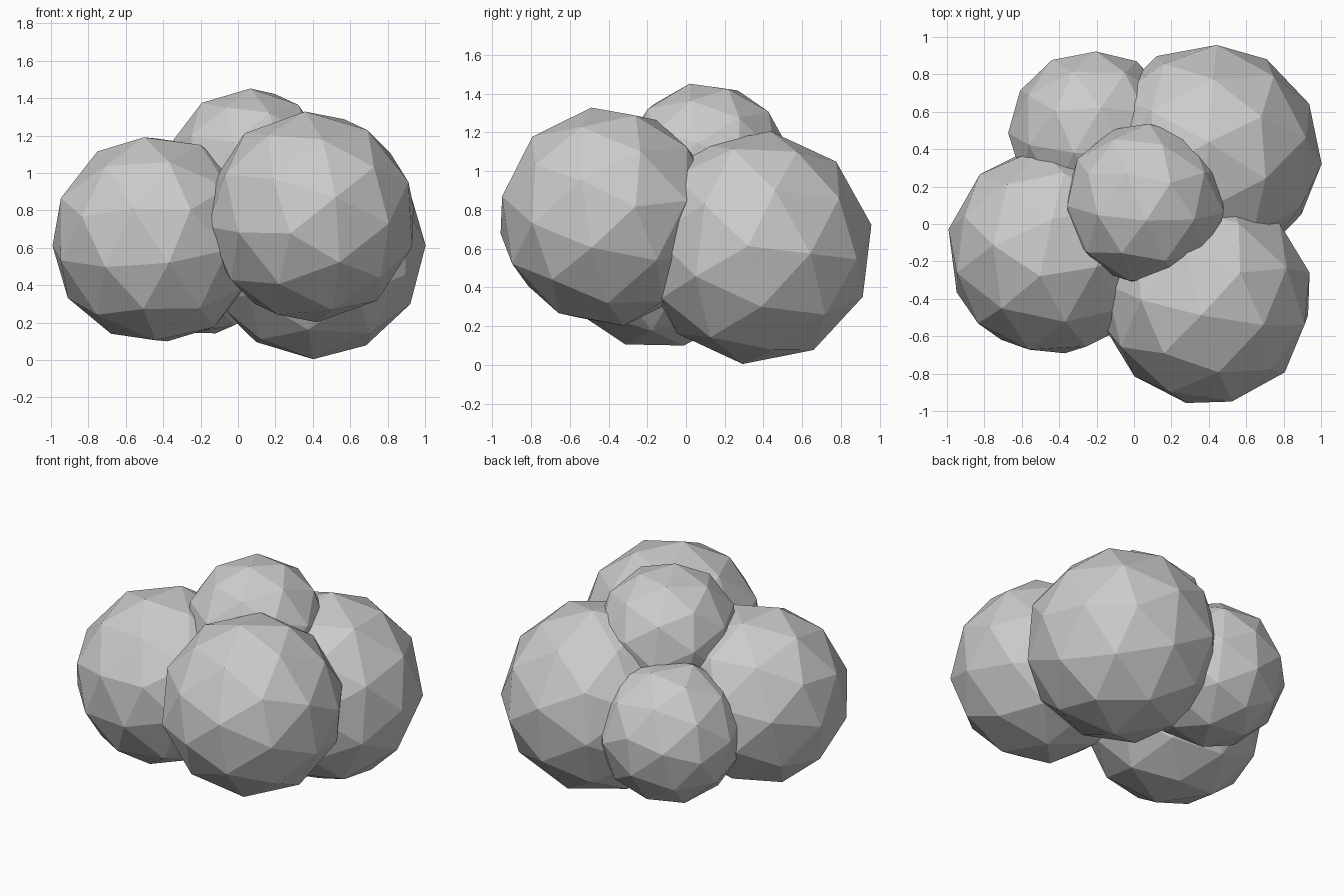
import bpy, random
from mathutils import Vector, Quaternion

random.seed(4)
AXES = {"front": (0, 2), "right": (1, 2), "top": (0, 1)}


def random_turn():
    return Quaternion([random.gauss(0, 1) for _ in range(4)]).normalized()


def misfit(verts, marks):
    # distance from each outline corner to the nearest projected ball corner
    total = 0
    for i, j, a, b in marks:
        d = min((v[i] - a) ** 2 + (v[j] - b) ** 2 for v in verts)
        total += min(d, 0.01)
    return total


def puff(name, center, radius, **views):
    """Faceted ball, turned so its corners match the outline corners in each view."""
    bpy.ops.mesh.primitive_ico_sphere_add(subdivisions=2, radius=radius, location=center)
    ob = bpy.context.object
    ob.name = name
    base = [v.co.copy() for v in ob.data.vertices]
    marks = []
    for view, points in views.items():
        i, j = AXES[view]
        marks += [(i, j, a - center[i], b - center[j]) for a, b in points]

    def score(q):
        m = q.to_matrix()
        return misfit([tuple(m @ v) for v in base], marks)

    best = Quaternion()
    low = score(best)
    for step in range(1900):
        if step < 1500:
            q = random_turn()
        else:
            s = 0.06 if step < 1700 else 0.02
            q = (Quaternion((1, *[random.gauss(0, s) for _ in range(3)])) @ best).normalized()
        value = score(q)
        if value < low:
            best, low = q, value
    m = best.to_matrix()
    for v, co in zip(ob.data.vertices, base):
        v.co = m @ co
    return ob


# Front right puff
puff("front_puff", (0.39, -0.405, 0.765), 0.57,
     front=[(0.40, 1.33), (0.65, 1.265), (0.82, 1.125), (0.92, 0.93), (0.93, 0.585), (0.75, 0.34)],
     right=[(-0.43, 1.325), (-0.795, 1.18), (-0.945, 0.97), (-0.965, 0.70), (-0.90, 0.49)],
     top=[(0.265, -0.96), (0.54, -0.955), (0.785, -0.805), (0.93, -0.475), (-0.01, -0.80)])

# Left puff
puff("left_puff", (-0.44, -0.145, 0.645), 0.565,
     front=[(-0.44, 1.20), (-0.73, 1.12), (-0.93, 0.885), (-1.0, 0.645), (-0.88, 0.32),
            (-0.695, 0.15), (-0.49, 0.095), (-0.325, 0.10)],
     top=[(-1.0, -0.04), (-0.985, -0.27), (-0.895, -0.50), (-0.68, -0.64), (-0.395, -0.70),
          (-0.645, 0.365), (-0.84, 0.23)])

# Large back right puff
puff("back_right_puff", (0.40, 0.365, 0.605), 0.605,
     front=[(1.0, 0.625), (0.885, 0.27), (0.66, 0.07), (0.41, 0.005), (0.15, 0.07)],
     right=[(0.96, 0.555), (0.905, 0.84), (0.785, 1.045), (0.495, 1.18), (0.685, 0.10), (0.31, 0.005)],
     top=[(0.40, 0.965), (0.73, 0.86), (0.94, 0.63), (1.0, 0.345), (0.915, 0.08)])

# Small back left puff
puff("back_left_puff", (-0.22, 0.48, 0.575), 0.455,
     front=[(-0.135, 0.125), (-0.245, 0.14)],
     top=[(-0.205, 0.93), (-0.465, 0.81), (-0.57, 0.71), (-0.67, 0.485)])

# Small top puff
puff("top_puff", (0.06, 0.105, 1.02), 0.44,
     front=[(0.03, 1.455), (0.22, 1.435), (-0.165, 1.41), (-0.305, 1.275)],
     right=[(0.0, 1.455), (0.24, 1.43), (0.43, 1.30), (-0.22, 1.315)],
     top=[(0.10, 0.54), (-0.135, 0.485), (-0.26, 0.36), (0.39, 0.345), (0.485, 0.08),
          (0.045, -0.33), (-0.185, -0.27), (-0.37, 0.195)])
